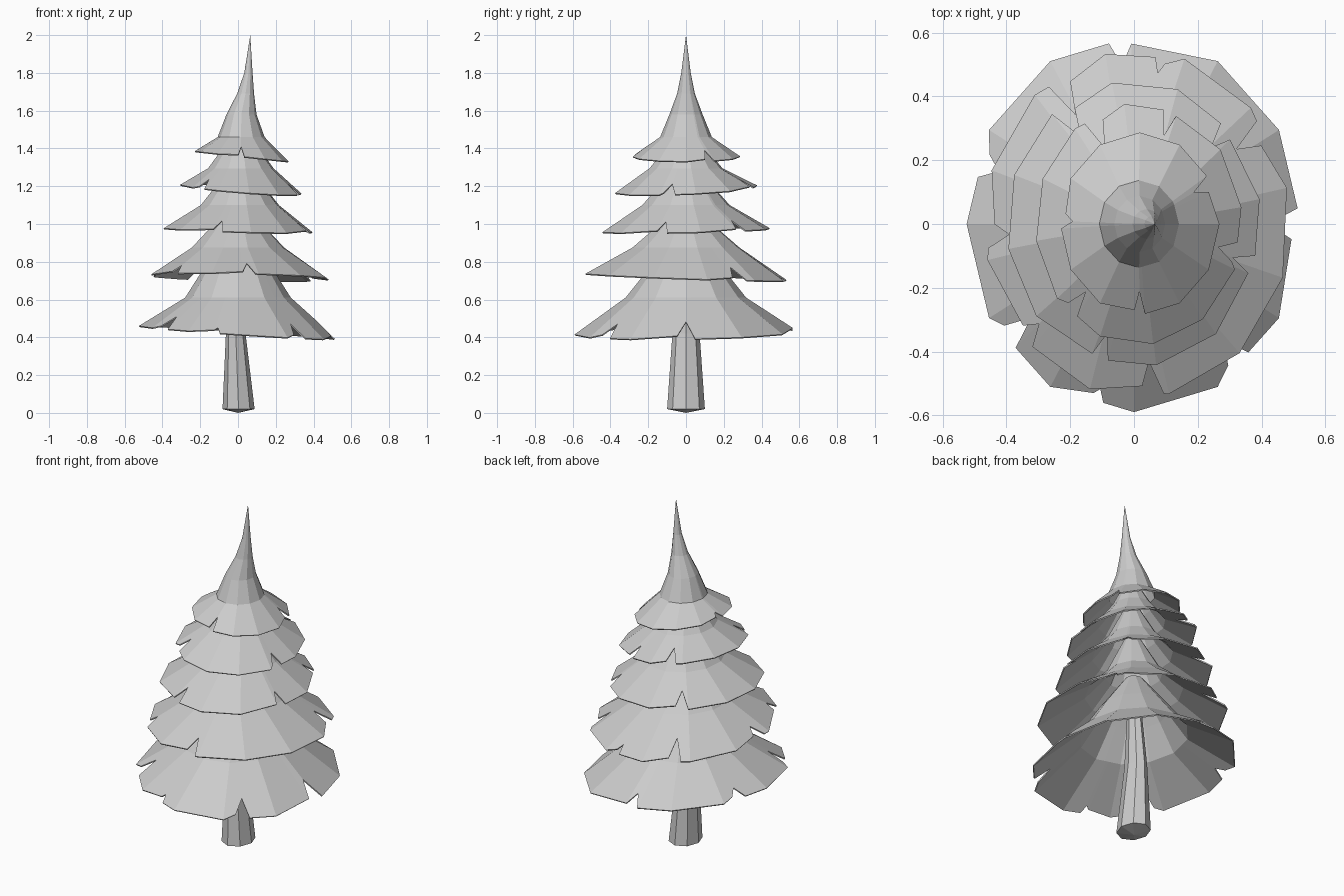
import bpy
import bmesh
from math import radians, cos, sin, tau, floor
from mathutils import Vector

cube = bpy.data.objects.get("Cube")
if cube:
    bpy.data.objects.remove(cube, do_unlink=True)

# One plain grey for the whole tree
grey = bpy.data.materials.new("light_grey")
grey.use_nodes = True
colour = (0.6, 0.6, 0.6, 1)
grey.diffuse_color = colour
grey.node_tree.nodes["Principled BSDF"].inputs["Base Color"].default_value = colour


def finish(bm, name):
    bmesh.ops.remove_doubles(bm, verts=bm.verts, dist=0.0005)
    mesh = bpy.data.meshes.new(name)
    bm.to_mesh(mesh)
    bm.free()
    mesh.materials.append(grey)
    obj = bpy.data.objects.new(name, mesh)
    bpy.context.collection.objects.link(obj)
    return obj


def polygon_point(angle, sides, phase):
    """Point on a unit polygon's outline at the given angle in degrees."""
    step = 360 / sides
    k = (angle - phase) / step
    a, b = (radians(phase + (floor(k) + i) * step) for i in (0, 1))
    p, q = Vector((cos(a), sin(a))), Vector((cos(b), sin(b)))
    return p.lerp(q, k - floor(k))


def loft(bm, rows):
    """Skin closed rings, listed from the bottom up."""
    rings = [[bm.verts.new(p) for p in row] for row in rows]
    n = len(rings[0])
    for low, high in zip(rings, rings[1:]):
        for i in range(n):
            j = (i + 1) % n
            bm.faces.new((low[i], low[j], high[j], high[i]))
    return rings


def make_tier(name, rows, tilt, phase, notches, sides=12):
    """Flared skirt of branches; rows are (z, x radius, y radius, x centre)."""
    # Columns are (angle, cut depth): regular corners plus three per notch
    columns = [(phase + i * 360 / sides, 0) for i in range(sides)]
    for angle, half_width, depth in notches:
        columns = [c for c in columns
                   if abs((c[0] - angle + 180) % 360 - 180) > half_width + 1]
        columns += [(angle - half_width, 0.08), (angle, depth), (angle + half_width, 0)]
    columns = sorted((a % 360, d) for a, d in columns)

    skin = []
    for i, (z, rx, ry, cx) in enumerate(rows):
        ring = []
        for angle, _ in columns:
            p = polygon_point(angle, sides, phase)
            x, y = cx + rx * p.x, ry * p.y
            lean = tilt[0] * x + tilt[1] * y if i == 0 else 0
            ring.append(Vector((x, y, z + lean)))
        skin.append(ring)
    skin[0] = [low.lerp(high, c[1]) for low, high, c in zip(skin[0], skin[1], columns)]

    bm = bmesh.new()
    loft(bm, skin)
    obj = finish(bm, name)
    shell = obj.modifiers.new("thickness", "SOLIDIFY")
    shell.thickness = 0.007
    shell.offset = -1


# Branch tiers, bottom to top; notches are (angle, half width, depth)
make_tier("bottom_branches",
          [(0.425, 0.525, 0.59, 0), (0.61, 0.28, 0.32, 0),
           (0.76, 0.185, 0.2, 0), (0.95, 0.05, 0.05, 0)],
          (-0.067, 0.017), 0,
          [(0, 5, 0.42), (95, 4, 0.3), (161, 4, 0.25), (219, 4, 0.4),
           (257, 2, 0.15), (311, 4, 0.35)])
make_tier("lower_branches",
          [(0.72, 0.48, 0.545, 0.01), (0.875, 0.25, 0.29, 0),
           (0.98, 0.15, 0.165, 0), (1.2, 0.04, 0.04, 0.01)],
          (-0.02, -0.035), 12,
          [(33, 4, 0.4), (81, 2, 0.2), (122, 4, 0.5), (184, 4, 0.3),
           (222, 4, 0.3), (276, 4, 0.4)])
make_tier("middle_branches",
          [(0.967, 0.40, 0.45, 0), (1.1, 0.21, 0.235, 0.01),
           (1.2, 0.13, 0.145, 0.01), (1.38, 0.04, 0.04, 0.015)],
          (-0.03, 0.02), 10,
          [(42, 4, 0.4), (125, 5, 0.5), (254, 4, 0.4), (343, 4, 0.4)])
make_tier("upper_branches",
          [(1.185, 0.325, 0.38, 0.015), (1.295, 0.175, 0.195, 0.015),
           (1.39, 0.105, 0.115, 0.015), (1.52, 0.04, 0.04, 0.02)],
          (-0.08, 0.045), 8,
          [(72, 4, 0.45), (117, 5, 0.55), (228, 4, 0.45), (346, 5, 0.4)])
make_tier("top_branches",
          [(1.36, 0.25, 0.287, 0.018), (1.46, 0.125, 0.137, 0.016),
           (1.58, 0.08, 0.088, 0.018), (1.69, 0.045, 0.047, 0.04),
           (1.8, 0.022, 0.025, 0.055), (2.0, 0, 0, 0.065)],
          (-0.11, 0), 0,
          [(27, 5, 0.45), (178, 5, 0.3), (270, 4, 0.5)])

# Trunk: tapered column with a shallow pointed underside
bm = bmesh.new()
trunk_rows = [(0, 0, 0, 0), (0.02, 0.085, 0.1, 0.003),
              (0.42, 0.052, 0.072, -0.012), (0.85, 0.03, 0.035, 0)]
trunk_sides = 8
rings = loft(bm, [[(cx + rx * cos(tau * i / trunk_sides),
                    ry * sin(tau * i / trunk_sides), z)
                   for i in range(trunk_sides)] for z, rx, ry, cx in trunk_rows])
bm.faces.new(rings[-1])
finish(bm, "trunk")
